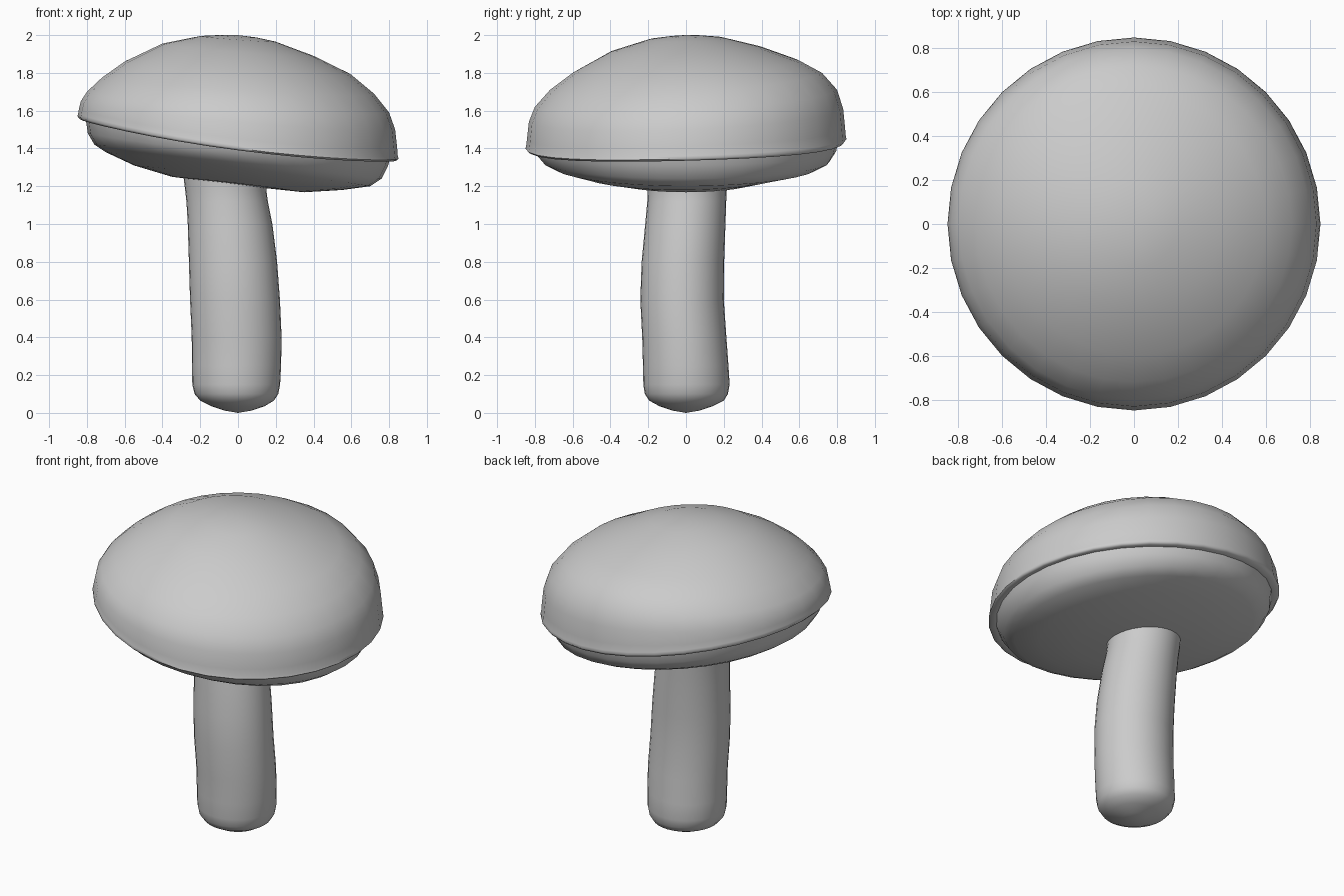
import bpy, bmesh, math

if "Cube" in bpy.data.objects:
    bpy.data.objects.remove(bpy.data.objects["Cube"])

SEGS = 32


def loft(name, rings, start=None, end=None):
    """Skin closed rings of points; optional pole points close the ends."""
    bm = bmesh.new()
    loops = [[bm.verts.new(p) for p in ring] for ring in rings]
    for a, b in zip(loops, loops[1:]):
        for i in range(SEGS):
            j = (i + 1) % SEGS
            bm.faces.new((a[i], a[j], b[j], b[i]))
    for pole, loop in ((start, loops[0]), (end, loops[-1])):
        if pole:
            v = bm.verts.new(pole)
            for i in range(SEGS):
                bm.faces.new((v, loop[i], loop[(i + 1) % SEGS]))
    bmesh.ops.recalc_face_normals(bm, faces=bm.faces)
    mesh = bpy.data.meshes.new(name)
    bm.to_mesh(mesh)
    bm.free()
    obj = bpy.data.objects.new(name, mesh)
    bpy.context.collection.objects.link(obj)
    bpy.ops.object.select_all(action='DESELECT')
    obj.select_set(True)
    bpy.context.view_layer.objects.active = obj
    bpy.ops.object.shade_smooth_by_angle(angle=math.radians(65))
    return obj


def angles():
    return [2 * math.pi * i / SEGS for i in range(SEGS)]


def cap_ring(r, east, north, west, south):
    """Circle whose height blends smoothly between four compass heights."""
    mean = (east + north + west + south) / 4
    saddle = (east + west - north - south) / 4
    return [(r * math.cos(t), r * math.sin(t),
             mean + (east - west) / 2 * math.cos(t)
             + (north - south) / 2 * math.sin(t) + saddle * math.cos(2 * t))
            for t in angles()]


def stem_ring(z, x0, x1, y0, y1):
    return [((x0 + x1) / 2 + (x1 - x0) / 2 * math.cos(t),
             (y0 + y1) / 2 + (y1 - y0) / 2 * math.sin(t), z) for t in angles()]


# Cap: lopsided dome, thin lip, rounded underside (radius, z at +x, +y, -x, -y)
cap_rows = [
    (.10, 1.987, 1.995, 2.0, 1.99),
    (.20, 1.965, 1.985, 1.995, 1.975),
    (.40, 1.89, 1.935, 1.955, 1.91),
    (.60, 1.79, 1.865, 1.86, 1.80),
    (.72, 1.69, 1.80, 1.775, 1.71),
    (.80, 1.59, 1.71, 1.70, 1.62),
    (.832, 1.50, 1.61, 1.65, 1.54),
    (.842, 1.41, 1.51, 1.61, 1.45),
    (.846, 1.36, 1.465, 1.585, 1.415),
    (.850, 1.345, 1.45, 1.57, 1.40),
    (.838, 1.335, 1.435, 1.555, 1.39),
    (.805, 1.345, 1.435, 1.55, 1.395),
    (.795, 1.31, 1.385, 1.48, 1.37),
    (.76, 1.24, 1.33, 1.42, 1.33),
    (.70, 1.20, 1.30, 1.38, 1.30),
    (.55, 1.18, 1.265, 1.31, 1.255),
    (.35, 1.168, 1.215, 1.25, 1.215),
]
loft("mushroom_cap", [cap_ring(*r) for r in cap_rows],
     (0, 0, 2.0), (0, 0, 1.205))

# Stem: gently bent column with a rounded foot (z, x range, y range)
stem_rows = [
    (.012, -.07, .07, -.07, .07),
    (.035, -.14, .14, -.14, .14),
    (.065, -.20, .19, -.195, .20),
    (.10, -.23, .213, -.218, .222),
    (.15, -.242, .223, -.226, .231),
    (.25, -.244, .228, -.228, .225),
    (.40, -.245, .231, -.232, .214),
    (.60, -.254, .222, -.242, .20),
    (.80, -.26, .207, -.235, .202),
    (1.0, -.266, .182, -.216, .209),
    (1.12, -.273, .158, -.205, .213),
    (1.18, -.28, .15, -.203, .216),
    (1.26, -.29, .155, -.208, .222),
]
loft("mushroom_stem", [stem_ring(*r) for r in stem_rows], (0, 0, 0))
